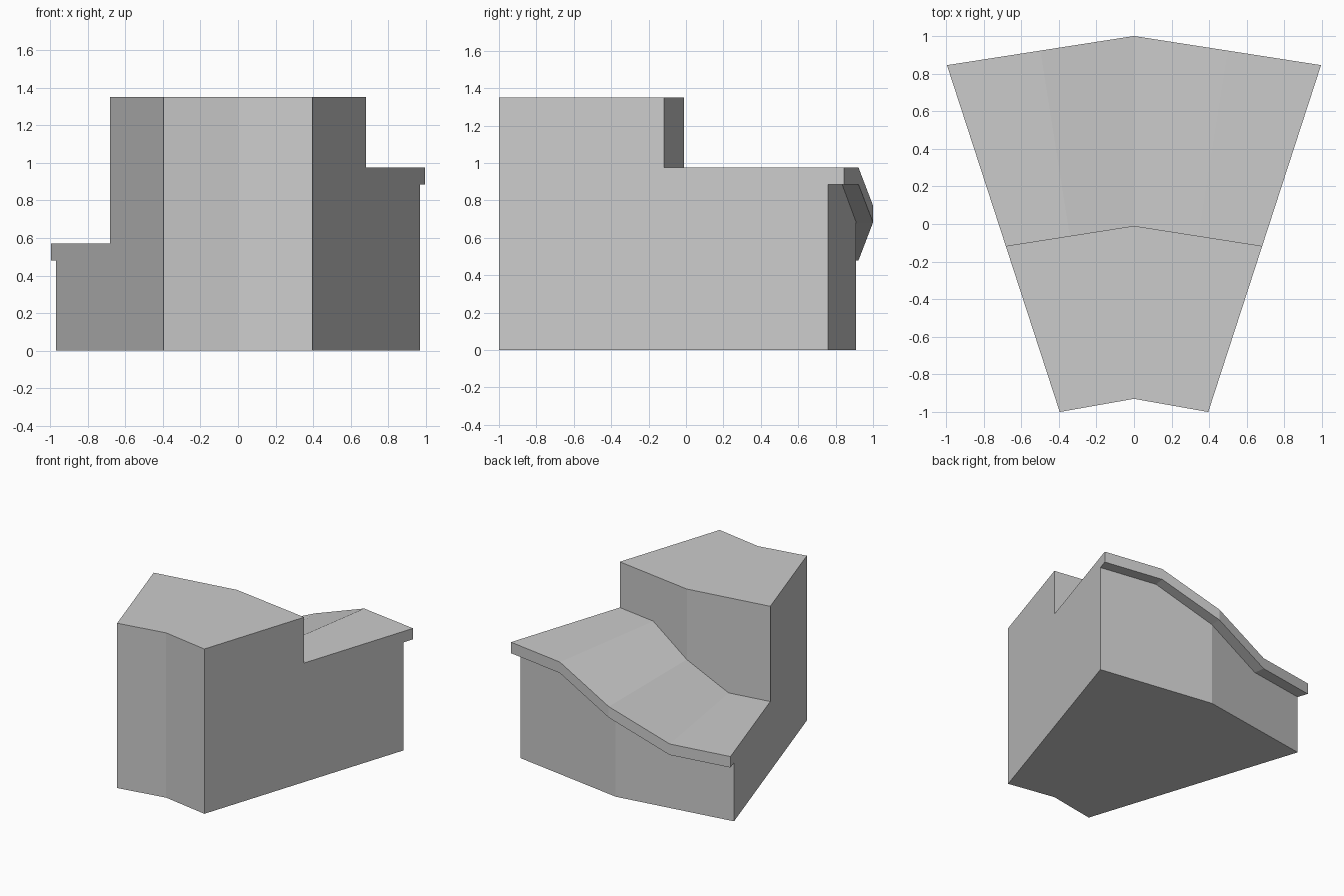
import bpy, bmesh

if "Cube" in bpy.data.objects:
    bpy.data.objects.remove(bpy.data.objects["Cube"])

# Plan rings: (y at the sides, y at the centre), each a two-segment bent line
FRONT, RISER, WALL, LIP = (-1.0, -0.93), (-0.117, -0.01), (0.76, 0.91), (0.845, 1.0)
TOP, LIP_THICKNESS = 1.35, 0.09

# Stations across the wedge: (fraction of half width, height of the S-shaped lower tier)
STATIONS = [(-1, 0.57), (-0.5, 0.57), (0, 0.7725), (0.5, 0.975), (1, 0.975)]


def point(ring, t, z):
    side, centre = ring
    half_width = 0.395 + (side + 1) * 0.6 / 1.845
    return (half_width * t, centre + (side - centre) * abs(t), z)


# Stepped cross-section carried from the low side to the high side
bm = bmesh.new()
sections = []
for t, h in STATIONS:
    profile = [(FRONT, 0), (FRONT, TOP), (RISER, TOP), (RISER, h), (LIP, h),
               (LIP, h - LIP_THICKNESS), (WALL, h - LIP_THICKNESS), (WALL, 0)]
    sections.append([bm.verts.new(point(ring, t, z)) for ring, z in profile])

for a, b in zip(sections, sections[1:]):
    for i in range(len(a)):
        j = (i + 1) % len(a)
        bm.faces.new((a[i], a[j], b[j], b[i]))

# Flat side walls
bm.faces.new(sections[0])
bm.faces.new(sections[-1])
bmesh.ops.recalc_face_normals(bm, faces=bm.faces)

mesh = bpy.data.meshes.new("stepped_wedge")
bm.to_mesh(mesh)
bm.free()
bpy.context.collection.objects.link(bpy.data.objects.new("stepped_wedge", mesh))
